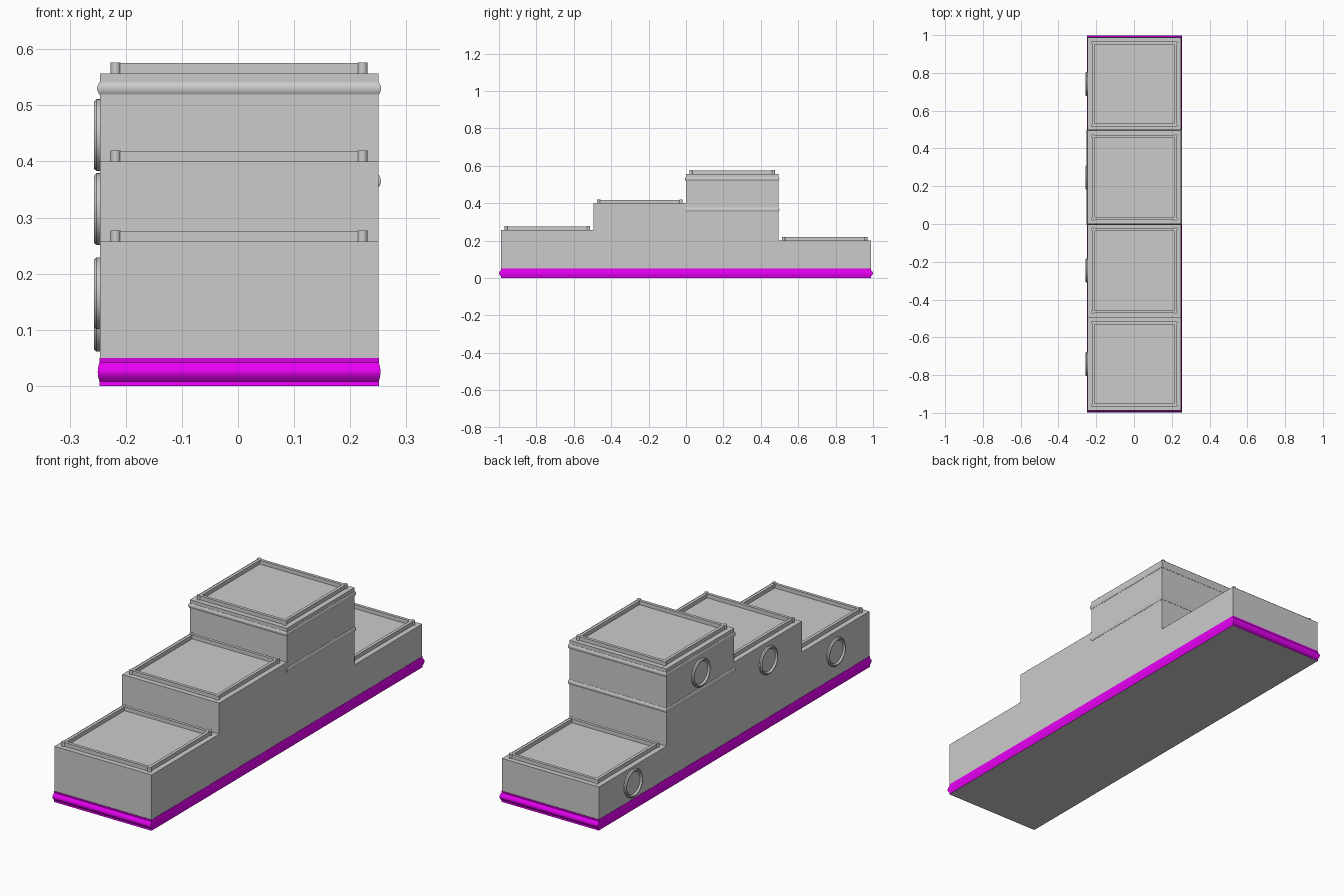
import bpy, bmesh, math

if "Cube" in bpy.data.objects:
    bpy.data.objects.remove(bpy.data.objects["Cube"])

CX, HX = 0.002, 0.248           # body centre and half width in x
EDGES = [-0.988, -0.494, 0.0, 0.494, 0.988]
TOPS = [0.257, 0.40, 0.557, 0.20]
BADGE_Z = [0.165, 0.315, 0.447, 0.125]


def finish(name, bm, smooth=True):
    bmesh.ops.recalc_face_normals(bm, faces=bm.faces)
    me = bpy.data.meshes.new(name)
    bm.to_mesh(me)
    bm.free()
    ob = bpy.data.objects.new(name, me)
    bpy.context.collection.objects.link(ob)
    if smooth:
        bpy.ops.object.select_all(action='DESELECT')
        ob.select_set(True)
        bpy.context.view_layer.objects.active = ob
        bpy.ops.object.shade_smooth_by_angle(angle=math.radians(35))
    return ob


def rect_sweep(name, cy, hx, hy, profile, smooth=True):
    """Sweep a closed profile of (outward x, outward y, z) around a rectangle."""
    bm = bmesh.new()
    rings = []
    for ox, oy, z in profile:
        rings.append([bm.verts.new((CX + sx * (hx + ox), cy + sy * (hy + oy), z))
                      for sx, sy in ((-1, -1), (1, -1), (1, 1), (-1, 1))])
    n = len(rings)
    for i in range(n):
        a, b = rings[i], rings[(i + 1) % n]
        for k in range(4):
            j = (k + 1) % 4
            bm.faces.new((a[k], a[j], b[j], b[k]))
    return finish(name, bm, smooth)


def bulge(z0, z1, ox, oy, lip=0.001, steps=8):
    pts = [(-0.01, -0.01, z0)]
    for i in range(steps + 1):
        t = i / steps
        s = math.sin(math.pi * t)
        pts.append((lip + ox * s, lip + oy * s, z0 + (z1 - z0) * t))
    pts.append((-0.01, -0.01, z1))
    return pts


# stepped body: side outline extruded across x
bm = bmesh.new()
outline = [(EDGES[0], 0.0)]
for i, h in enumerate(TOPS):
    outline += [(EDGES[i], h), (EDGES[i + 1], h)]
outline.append((EDGES[-1], 0.0))
face = bm.faces.new([bm.verts.new((CX - HX, y, z)) for y, z in outline])
ext = bmesh.ops.extrude_face_region(bm, geom=[face])
bmesh.ops.translate(bm, vec=(2 * HX, 0, 0),
                    verts=[v for v in ext['geom'] if isinstance(v, bmesh.types.BMVert)])
finish("stepped_body", bm, False)

# coloured base trim: flat strip with a rounded bead
mat = bpy.data.materials.new("magenta")
mat.diffuse_color = (0.8, 0.0, 0.9, 1)
mat.use_nodes = True
mat.node_tree.nodes["Principled BSDF"].inputs["Base Color"].default_value = mat.diffuse_color
bead = [(-0.01, -0.01, 0.0), (0.001, 0.002, 0.0)]
bead += bulge(0.008, 0.042, 0.003, 0.010)[1:-1]
bead += [(0.001, 0.002, 0.05), (-0.01, -0.01, 0.05)]
trim = rect_sweep("base_trim", 0, HX, 0.988, bead)
trim.data.materials.append(mat)

# two rounded beads around the tallest step
mid = (EDGES[2] + EDGES[3]) / 2
for name, z in (("lower_bead", 0.365), ("upper_bead", 0.53)):
    rect_sweep(name, mid, HX, 0.247, bulge(z - 0.011, z + 0.011, 0.004, 0.004))

for i, h in enumerate(TOPS):
    cy = (EDGES[i] + EDGES[i + 1]) / 2
    # raised frame on each step
    rect_sweep(f"top_frame_{i}", cy, 0.224, 0.224,
               [(0, 0, h - 0.003), (0, 0, h + 0.018),
                (-0.014, -0.014, h + 0.018), (-0.014, -0.014, h - 0.003)], False)

    # corner pins
    bm = bmesh.new()
    for sx in (-1, 1):
        for sy in (-1, 1):
            pin = bmesh.ops.create_cone(bm, cap_ends=True, segments=16,
                                        radius1=0.009, radius2=0.009, depth=0.02)
            bmesh.ops.translate(bm, verts=pin['verts'],
                                vec=(CX + sx * 0.22, cy + sy * 0.22, h + 0.0095))
    finish(f"corner_pins_{i}", bm)

    # round badge on the left side: outer ring and plain low disc
    bm = bmesh.new()
    x0 = CX - HX
    prof = [(0.001, 0.064), (-0.006, 0.064), (-0.0105, 0.060), (-0.0105, 0.056),
            (-0.006, 0.052), (-0.003, 0.050), (-0.003, 0.0)]
    verts = [bm.verts.new((x0 + dx, cy, BADGE_Z[i] + r)) for dx, r in prof]
    edges = [bm.edges.new(p) for p in zip(verts, verts[1:])]
    bmesh.ops.spin(bm, geom=verts + edges, cent=(x0, cy, BADGE_Z[i]), axis=(1, 0, 0),
                   angle=2 * math.pi, steps=40, use_merge=True)
    bmesh.ops.remove_doubles(bm, verts=bm.verts, dist=1e-5)
    finish(f"round_badge_{i}", bm)
